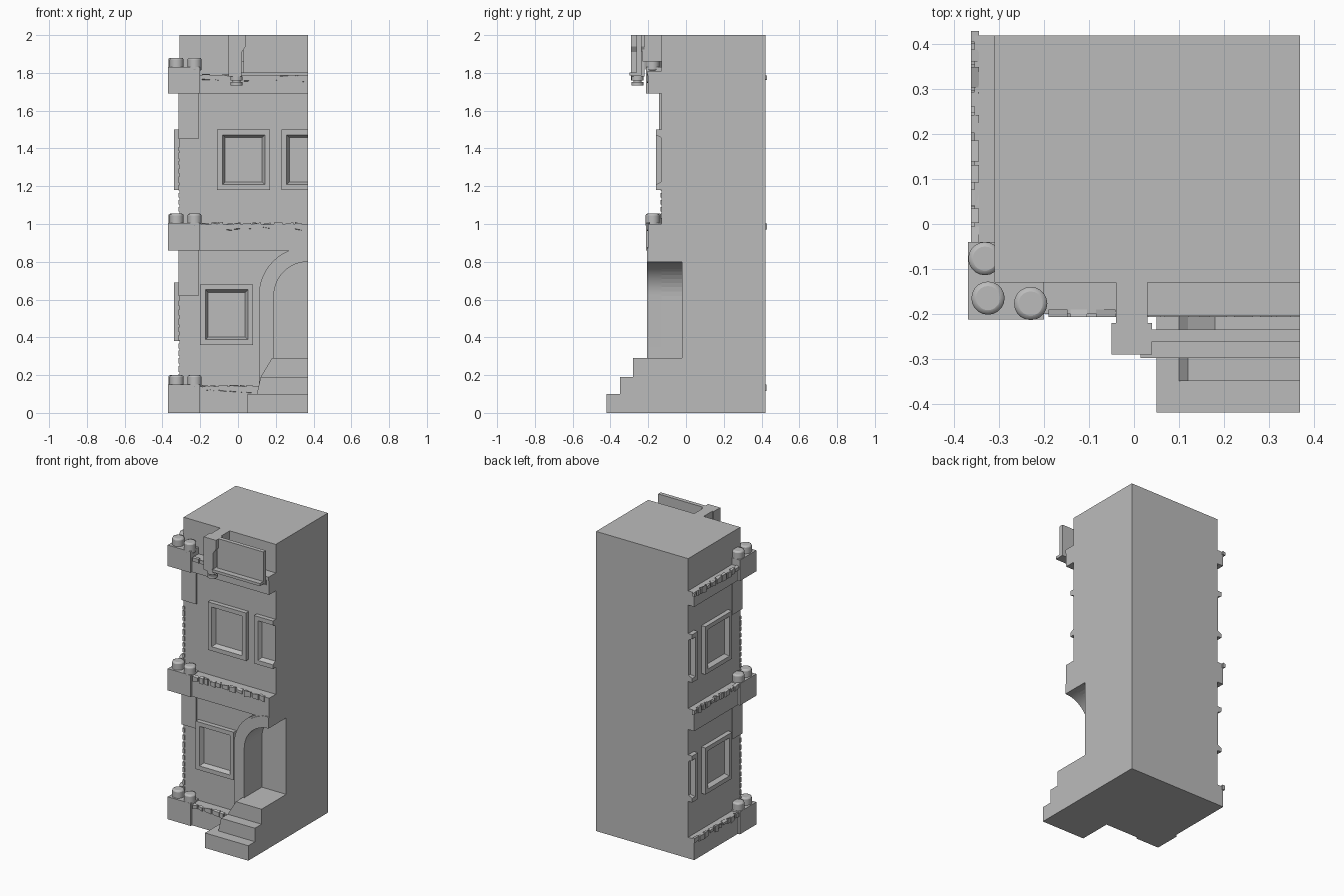
import bpy, bmesh, math, random
from mathutils import Vector

random.seed(4)
if "Cube" in bpy.data.objects:
    bpy.data.objects.remove(bpy.data.objects["Cube"])

stone = bpy.data.materials.new("grey_stone")
stone.use_nodes = True
stone.diffuse_color = (0.5, 0.5, 0.5, 1)
stone.node_tree.nodes["Principled BSDF"].inputs["Base Color"].default_value = (0.5, 0.5, 0.5, 1)

RIGHT, BACK, FRONT, SIDE = 0.37, 0.42, -0.13, -0.31   # main wall planes


def finish(name, bm):
    bmesh.ops.recalc_face_normals(bm, faces=bm.faces)
    me = bpy.data.meshes.new(name)
    bm.to_mesh(me)
    bm.free()
    me.materials.append(stone)
    ob = bpy.data.objects.new(name, me)
    bpy.context.collection.objects.link(ob)
    return ob


def add_box(bm, x, y, z):
    verts = bmesh.ops.create_cube(bm, size=1)["verts"]
    for v in verts:
        v.co = Vector([(a[0] + a[1]) / 2 + c * (a[1] - a[0]) for a, c in zip((x, y, z), v.co)])
    return verts


def box(name, x, y, z):
    bm = bmesh.new()
    add_box(bm, x, y, z)
    return finish(name, bm)


def prism(name, profile, y0, y1):
    """Extrude an x-z outline along y."""
    bm = bmesh.new()
    face = bm.faces.new([bm.verts.new((x, y0, z)) for x, z in profile])
    geom = bmesh.ops.extrude_face_region(bm, geom=[face])["geom"]
    bmesh.ops.translate(bm, vec=(0, y1 - y0, 0), verts=[g for g in geom if isinstance(g, bmesh.types.BMVert)])
    return finish(name, bm)


def smooth(ob):
    bpy.ops.object.select_all(action='DESELECT')
    ob.select_set(True)
    bpy.context.view_layer.objects.active = ob
    bpy.ops.object.shade_smooth_by_angle(angle=math.radians(35))


def arc(r, steps=12):
    """Quarter arch from its springing point to the crown."""
    return [(RIGHT - r * math.cos(a), 0.62 + r * math.sin(a))
            for a in (math.pi / 2 * i / steps for i in range(steps + 1))]


# Main block with the doorway cut out
body = box("main_block", (SIDE, RIGHT), (FRONT, BACK), (0, 2))
opening = [(0.19, 0.29)] + arc(0.18) + [(0.45, 0.8), (0.45, 0.29)]
cutter = prism("doorway_cutter", opening, -0.5, -0.02)
cutter.hide_render = True
cutter.hide_viewport = True
cut = body.modifiers.new("doorway", 'BOOLEAN')
cut.object = cutter
cut.solver = 'EXACT'

# Arched door surround, with a softened outer edge
outer = [(0.11, 0.1)] + arc(0.26)
inner = [(0.19, 0.1)] + arc(0.18)
surround = prism("door_surround", outer + inner[::-1], -0.2, FRONT)
moulding = prism("door_moulding", [(x + 0.02, z) for x, z in outer[:-1]] + [(RIGHT, 0.87)] + inner[::-1],
                 -0.206, -0.19)
for ob in (surround, moulding):
    smooth(ob)

# Front steps
prism("lower_step", [(0.05, 0), (RIGHT, 0), (RIGHT, 0.1), (0.05, 0.1)], -0.42, FRONT)
prism("middle_step", [(0.1, 0), (RIGHT, 0), (RIGHT, 0.19), (0.12, 0.19), (0.1, 0.1)], -0.35, FRONT)
prism("upper_step", [(0.12, 0.1), (RIGHT, 0.1), (RIGHT, 0.29), (0.18, 0.29), (0.12, 0.19)], -0.28, FRONT)


def chips(name, top, side):
    """Row of irregular broken stones along the upper edge of a ledge."""
    bm = bmesh.new()
    pos, end = (-0.04, 0.41) if side else (-0.19, RIGHT - 0.03)
    if not side and top < 0.5:
        end = 0.07
    while pos < end:
        w = random.uniform(0.025, 0.05)
        u = (pos, min(pos + w, end + 0.02))
        z = (top - random.uniform(0.02, 0.035), top + random.uniform(0, 0.006))
        if side:
            verts = add_box(bm, (-0.363, -0.345), u, z)
        else:
            verts = add_box(bm, u, (-0.207, -0.19), z)
        for v in verts:
            v.co.z += random.uniform(-0.006, 0.006)
        pos += w + random.uniform(0.006, 0.02)
    finish(name, bm)


# Ledges, corner blocks and studs for each storey
for label, low, high, block_top in (("base", 0, 0.14, 0.15), ("middle", 0.86, 1.0, 1.005), ("top", 1.69, 1.785, 1.83)):
    box(label + "_front_ledge", (-0.3, RIGHT), (-0.2, -0.1), (low, high))
    box(label + "_side_ledge", (-0.355, -0.3), (-0.12, BACK), (low, high))
    box(label + "_corner_block", (-0.37, -0.2), (-0.213, -0.04), (low, block_top))
    chips(label + "_front_chips", high, False)
    chips(label + "_side_chips", high, True)
    for i, (x, y) in enumerate(((-0.325, -0.165), (-0.23, -0.177), (-0.332, -0.077))):
        bm = bmesh.new()
        bmesh.ops.create_cone(bm, cap_ends=True, segments=20, radius1=0.037, radius2=0.037, depth=0.07)
        bmesh.ops.translate(bm, vec=(x, y, block_top + 0.015), verts=bm.verts)
        stud = finish(f"{label}_stud_{i + 1}", bm)
        bev = stud.modifiers.new("rounded_top", 'BEVEL')
        bev.width, bev.segments = 0.01, 2
        smooth(stud)

# Corner pilasters and the broken stones under them
for label, low, mid, high in (("lower", 0.15, 0.62, 0.87), ("upper", 1.0, 1.45, 1.7)):
    box(label + "_corner_pilaster", (-0.316, -0.21), (-0.142, -0.04), (mid, high))
    bm = bmesh.new()
    z = low + 0.03
    while z < mid - 0.03:
        h = random.uniform(0.02, 0.035)
        add_box(bm, (-0.316, -0.3), (-0.136, -0.12), (z, z + h))
        z += h + random.uniform(0.008, 0.02)
    finish(label + "_corner_chips", bm)


def window(name, centre, low, high, side=False):
    """Raised frame with a sloped inner reveal, trimmed at the end of its wall."""
    bm = bmesh.new()
    half, mid, tall = 0.14, (low + high) / 2, (high - low) / 2
    rings = []
    for inset, depth in ((0, -0.01), (0, 0.03), (0.028, 0.03), (0.042, 0.003)):
        ring = []
        for sx, sz in ((-1, -1), (1, -1), (1, 1), (-1, 1)):
            u, z = centre + sx * (half - inset), mid + sz * (tall - inset)
            ring.append(bm.verts.new((SIDE - depth, u, z) if side else (u, FRONT - depth, z)))
        rings.append(ring)
    for a, b in zip(rings, rings[1:]):
        for i in range(4):
            j = (i + 1) % 4
            bm.faces.new((a[i], a[j], b[j], b[i]))
    bm.faces.new(rings[-1])
    bm.faces.new(rings[0][::-1])
    axis = Vector((0, 1, 0)) if side else Vector((1, 0, 0))
    cutting = bmesh.ops.bisect_plane(bm, geom=bm.verts[:] + bm.edges[:] + bm.faces[:],
                                     plane_co=axis * (BACK if side else RIGHT), plane_no=axis, clear_outer=True)
    edges = [e for e in cutting["geom_cut"] if isinstance(e, bmesh.types.BMEdge)]
    if edges:
        bmesh.ops.holes_fill(bm, edges=edges)
    finish(name, bm)


window("lower_front_window", -0.06, 0.36, 0.68)
window("upper_front_window", 0.03, 1.18, 1.5)
window("upper_front_end_window", 0.37, 1.18, 1.5)
for label, low, high in (("lower", 0.38, 0.69), ("upper", 1.18, 1.5)):
    window(label + "_side_window", 0.14, low, high, True)
    window(label + "_side_end_window", 0.5, low, high, True)

# Balcony post, its link to the wall and its turned foot
prism("balcony_post", [(-0.05, 1.78), (0.02, 1.78), (0.02, 1.91), (0.04, 1.94), (0.04, 2), (-0.05, 2)], -0.29, -0.22)
box("balcony_link", (-0.04, 0.03), (-0.23, FRONT), (1.86, 2))
bm = bmesh.new()
for r, z in ((0.033, 1.77), (0.022, 1.755), (0.032, 1.742)):
    made = bmesh.ops.create_cone(bm, cap_ends=True, segments=16, radius1=r, radius2=r, depth=0.02)
    bmesh.ops.translate(bm, vec=(-0.008, -0.257, z), verts=made["verts"])
smooth(finish("post_foot", bm))

# Balcony panel and rails
box("balcony_panel", (0.03, RIGHT), (-0.262, -0.235), (1.8, 2))
box("balcony_lower_rail", (0.015, RIGHT), (-0.298, -0.235), (1.785, 1.803))
box("balcony_wall_rail", (0.03, RIGHT), (-0.205, -0.12), (1.785, 1.81))
